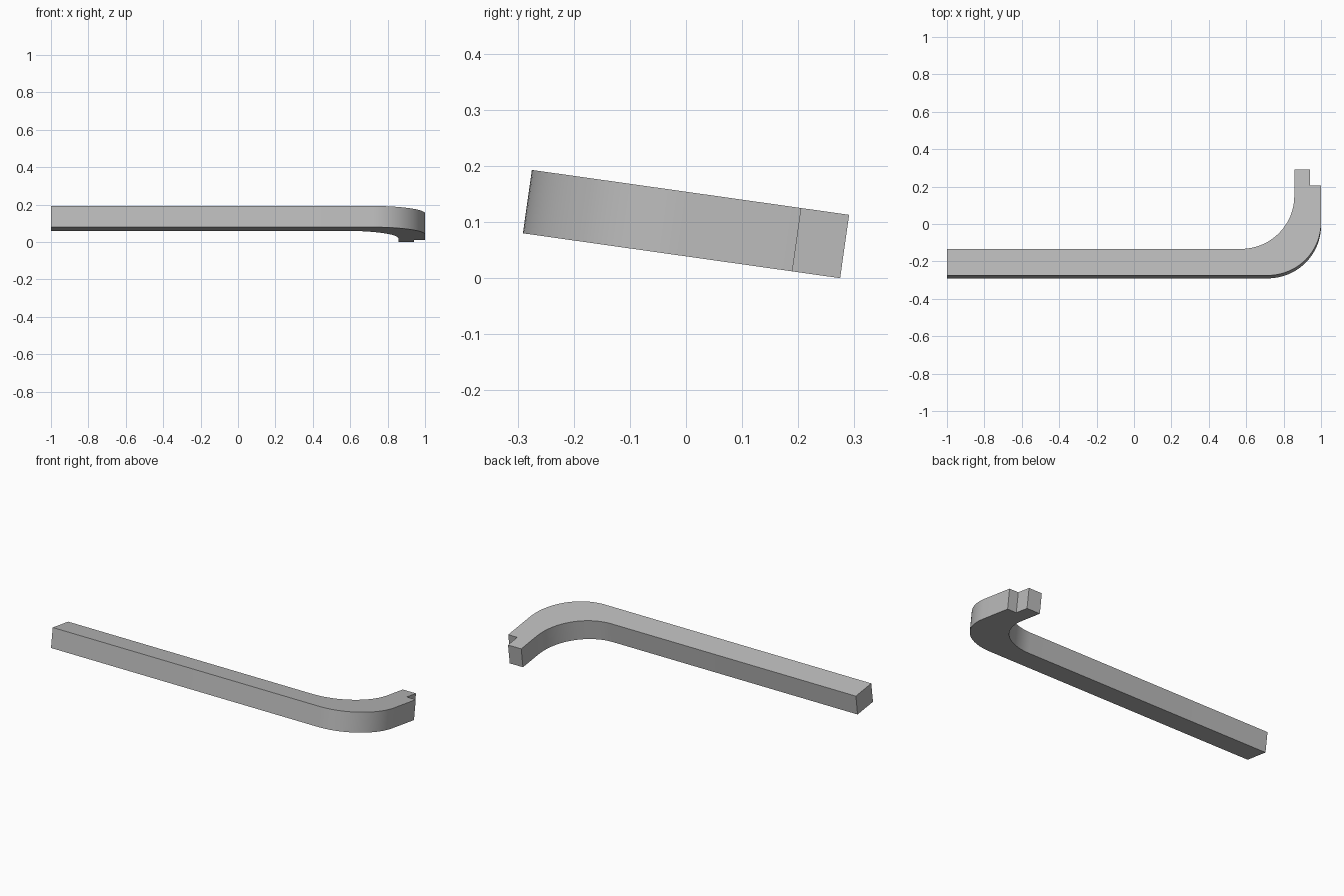
import bpy, bmesh, math
from mathutils import Matrix

old = bpy.data.objects.get("Cube")
if old:
    bpy.data.objects.remove(old, do_unlink=True)

WIDTH, THICK, LENGTH, RADIUS = 0.143, 0.114, 0.571, 0.285
STEP_X, STEP_V = 0.942, 0.485
TILT = math.radians(-8.05)
SEGMENTS = 24


def arc(cx, cy, start, end):
    """Points on a bend of the bar."""
    return [(cx + RADIUS * math.cos(a), cy + RADIUS * math.sin(a))
            for a in (math.radians(start + (end - start) * i / SEGMENTS)
                      for i in range(SEGMENTS + 1))]


# Bent bar outline, with a notch on the outside of its short end
inner = 1 - WIDTH
profile = [(-1, 0)]
profile += arc(1 - RADIUS, RADIUS, -90, 0)
profile += [(1, STEP_V), (STEP_X, STEP_V), (STEP_X, LENGTH), (inner, LENGTH)]
profile += arc(inner - RADIUS, WIDTH + RADIUS, 0, -90)
profile += [(-1, WIDTH)]

# Extrude the outline and lean it forward onto its short end
bm = bmesh.new()
face = bm.faces.new([bm.verts.new((x, v, 0)) for x, v in profile])
top = bmesh.ops.extrude_face_region(bm, geom=[face])["geom"]
bmesh.ops.translate(bm, vec=(0, 0, THICK),
                    verts=[g for g in top if isinstance(g, bmesh.types.BMVert)])
bmesh.ops.recalc_face_normals(bm, faces=bm.faces)
bm.transform(Matrix.Rotation(TILT, 4, 'X'))
ys = [v.co.y for v in bm.verts]
low = min(v.co.z for v in bm.verts)
bmesh.ops.translate(bm, vec=(0, -(min(ys) + max(ys)) / 2, -low), verts=bm.verts)

mesh = bpy.data.meshes.new("bent_bar")
bm.to_mesh(mesh)
bm.free()
bar = bpy.data.objects.new("bent_bar", mesh)
bpy.context.collection.objects.link(bar)

# Plain grey
grey = bpy.data.materials.new("grey")
grey.use_nodes = True
colour = (0.5, 0.5, 0.5, 1)
grey.diffuse_color = colour
grey.node_tree.nodes["Principled BSDF"].inputs["Base Color"].default_value = colour
mesh.materials.append(grey)

# Smooth bends, sharp edges
bpy.ops.object.select_all(action='DESELECT')
bar.select_set(True)
bpy.context.view_layer.objects.active = bar
bpy.ops.object.shade_smooth_by_angle(angle=math.radians(30))
